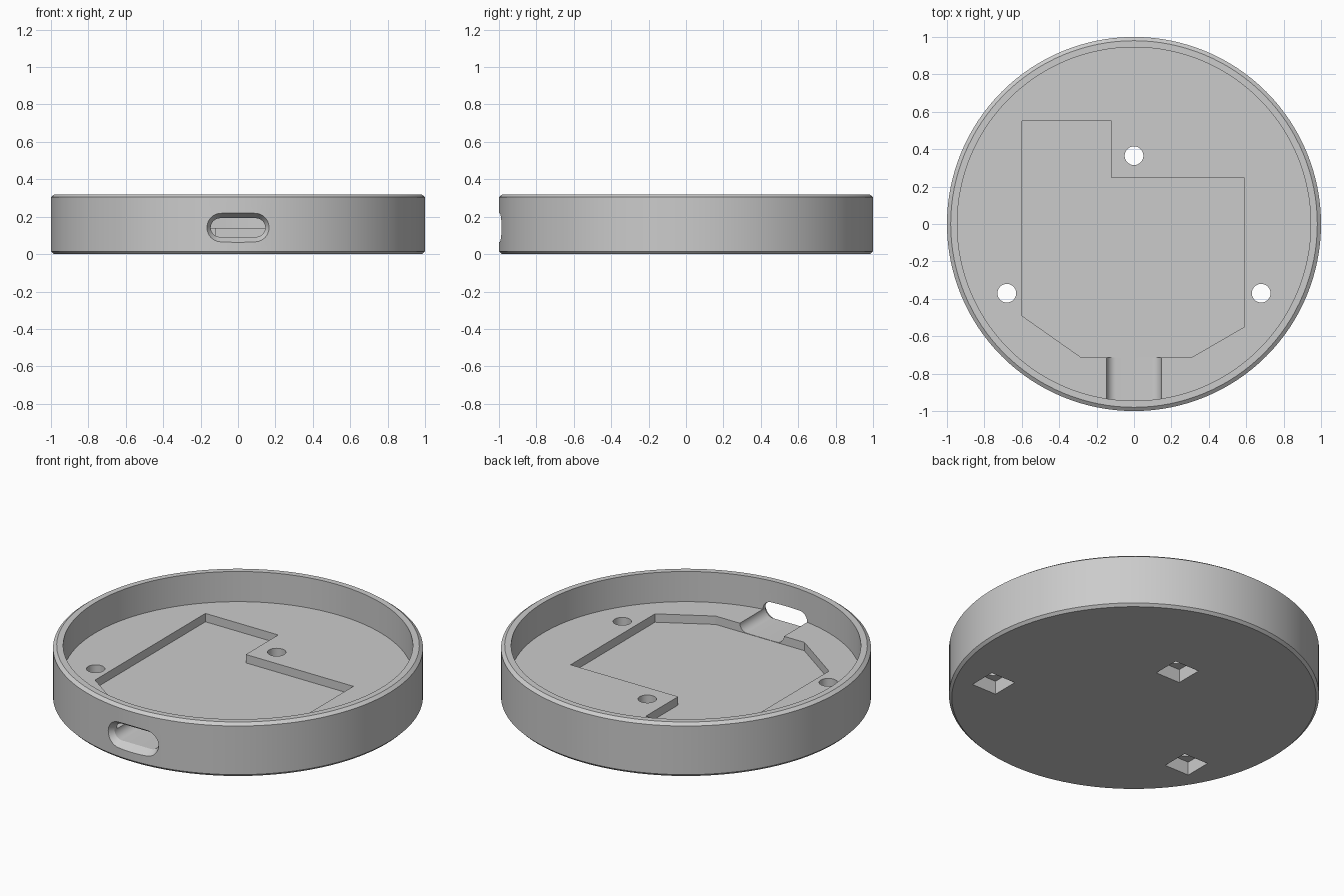
import bpy
import bmesh
import math

if "Cube" in bpy.data.objects:
    bpy.data.objects.remove(bpy.data.objects["Cube"], do_unlink=True)

grey = bpy.data.materials.new("plain_grey")
grey.use_nodes = True
colour = (0.6, 0.6, 0.6, 1)
grey.diffuse_color = colour
grey.node_tree.nodes["Principled BSDF"].inputs["Base Color"].default_value = colour


def loft(name, rings, closed=False):
    """Skin equal-sized rings of points; cap the ends unless the rings loop."""
    bm = bmesh.new()
    loops = [[bm.verts.new(p) for p in ring] for ring in rings]
    n = len(loops[0])
    pairs = list(zip(loops, loops[1:]))
    if closed:
        pairs.append((loops[-1], loops[0]))
    else:
        bm.faces.new(loops[0])
        bm.faces.new(loops[-1])
    for a, b in pairs:
        for i in range(n):
            j = (i + 1) % n
            bm.faces.new((a[i], a[j], b[j], b[i]))
    bmesh.ops.recalc_face_normals(bm, faces=bm.faces)
    mesh = bpy.data.meshes.new(name)
    bm.to_mesh(mesh)
    bm.free()
    mesh.materials.append(grey)
    obj = bpy.data.objects.new(name, mesh)
    bpy.context.collection.objects.link(obj)
    return obj


def circle(r, z, cx=0, cy=0, n=128):
    return [(cx + r * math.cos(math.tau * i / n),
             cy + r * math.sin(math.tau * i / n), z) for i in range(n)]


def prism(name, outline, z0, z1):
    return loft(name, [[(x, y, z) for x, y in outline] for z in (z0, z1)])


def slot_ring(y, grow):
    """Upright stadium outline in the xz plane, offset outwards by grow."""
    r, half, z = 0.05 + grow, 0.096, 0.142
    ring = []
    for side, start in ((1, -90), (-1, 90)):
        for k in range(17):
            a = math.radians(start + k * 180 / 16)
            ring.append((side * half + r * math.cos(a), y, z + r * math.sin(a)))
    return ring


HEIGHT, FLOOR, POCKET = 0.32, 0.14, 0.09

# Round tray with chamfered outer edges
tray = loft("round_tray", [circle(r, z) for r, z in (
    (0.985, 0), (1, 0.015), (1, 0.305), (0.98, HEIGHT), (0.945, HEIGHT), (0.945, FLOOR))])

# Recess in the floor
cutters = [prism("floor_recess", [
    (-0.6, 0.55), (-0.6, -0.49), (-0.28, -0.715), (0.305, -0.715),
    (0.59, -0.55), (0.59, 0.245), (-0.12, 0.245), (-0.12, 0.55)], POCKET, 0.25)]

# Flared port slot through the front wall, grooving the floor up to the recess
cutters.append(loft("port_slot", [
    slot_ring(-0.65, 0), slot_ring(-0.955, 0), slot_ring(-1.04, 0.055)]))

# Three through holes with square seats underneath
s = 0.081
for x, y in ((0, 0.365), (-0.68, -0.37), (0.68, -0.37)):
    cutters.append(loft("screw_hole", [circle(0.05, z, x, y, 32) for z in (0.04, 0.25)]))
    cutters.append(prism("square_seat", [
        (x - s, y - s), (x + s, y - s), (x + s, y + s), (x - s, y + s)], -0.1, 0.08))

# Carve everything out of the tray
bpy.ops.object.select_all(action="DESELECT")
bpy.context.view_layer.objects.active = tray
tray.select_set(True)
for cutter in cutters:
    cutter.hide_render = True
    mod = tray.modifiers.new("cut", "BOOLEAN")
    mod.operation = "DIFFERENCE"
    mod.solver = "EXACT"
    mod.object = cutter
    bpy.ops.object.modifier_apply(modifier=mod.name)
    bpy.data.objects.remove(cutter, do_unlink=True)

bpy.ops.object.shade_smooth_by_angle(angle=math.radians(25))
